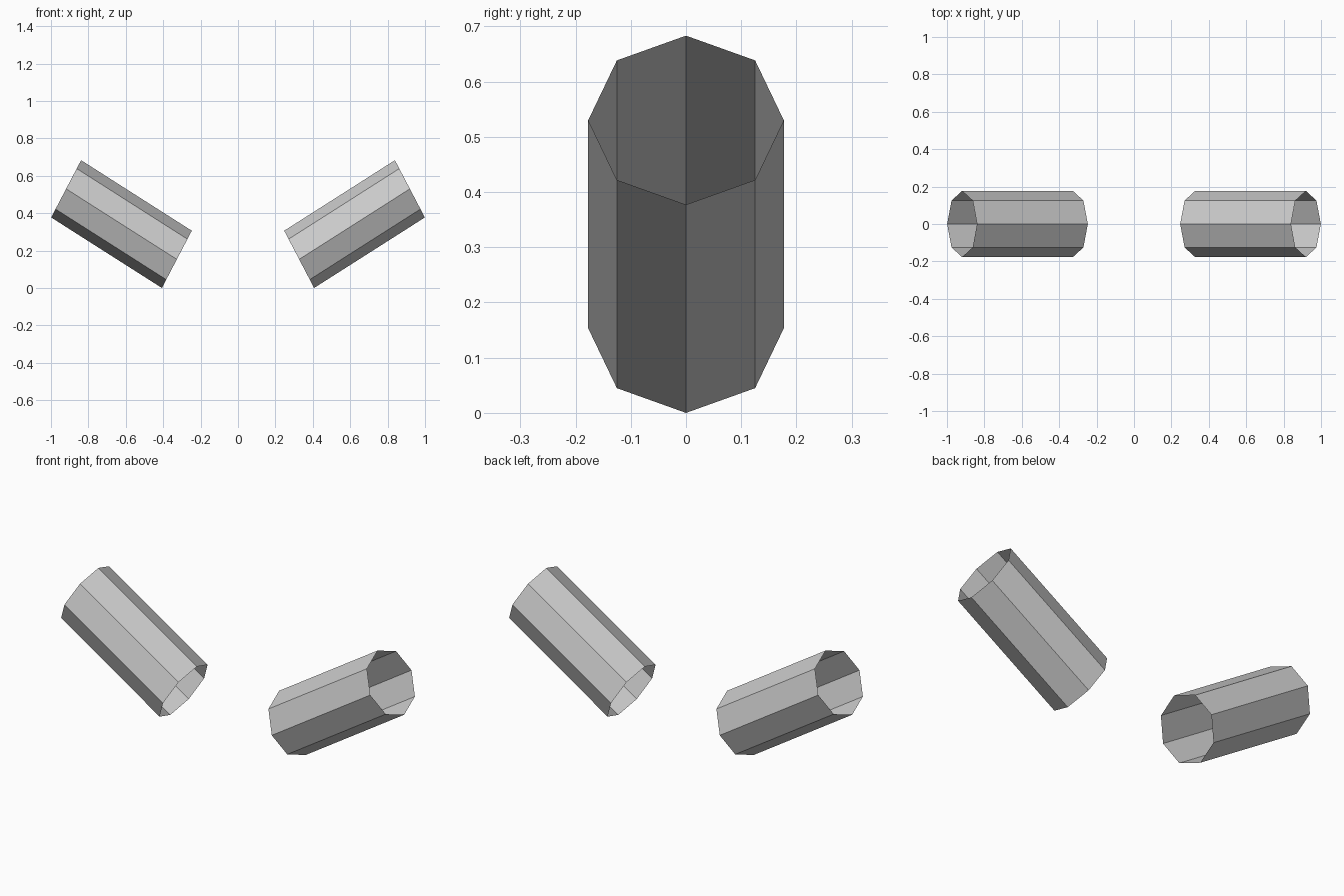
import bpy, bmesh
from math import sin, cos, pi
from mathutils import Vector

if "Cube" in bpy.data.objects:
    bpy.data.objects.remove(bpy.data.objects["Cube"])

SIDES = 8
LOW = Vector((0.327, 0, 0.153))     # centre of inner, lower rim
HIGH = Vector((0.919, 0, 0.530))    # centre of outer, upper rim
RIM_UP = Vector((-0.080, 0, 0.153)) # rim centre to its top corner
RIM_SIDE = Vector((0, 0.177, 0))    # rim centre to its side corner


def open_tube(name, side):
    """Thin open-ended octagonal tube; side = 1 right, -1 left."""
    bm = bmesh.new()
    rims = []
    for centre in (LOW, HIGH):
        rim = []
        for i in range(SIDES):
            a = 2 * pi * i / SIDES
            p = centre + RIM_UP * cos(a) + RIM_SIDE * sin(a)
            rim.append(bm.verts.new((p.x * side, p.y, p.z)))
        rims.append(rim)
    low, high = rims
    for i in range(SIDES):
        j = (i + 1) % SIDES
        quad = [low[i], low[j], high[j], high[i]]
        face = bm.faces.new(quad)
        # point the normal away from the tube axis
        face.normal_update()
        mid = (LOW + HIGH) / 2
        mid.x *= side
        if face.normal.dot(face.calc_center_median() - mid) < 0:
            face.normal_flip()
    mesh = bpy.data.meshes.new(name)
    bm.to_mesh(mesh)
    bm.free()
    obj = bpy.data.objects.new(name, mesh)
    bpy.context.collection.objects.link(obj)


# Mirrored pair of tilted tubes
open_tube("right_tube", 1)
open_tube("left_tube", -1)
